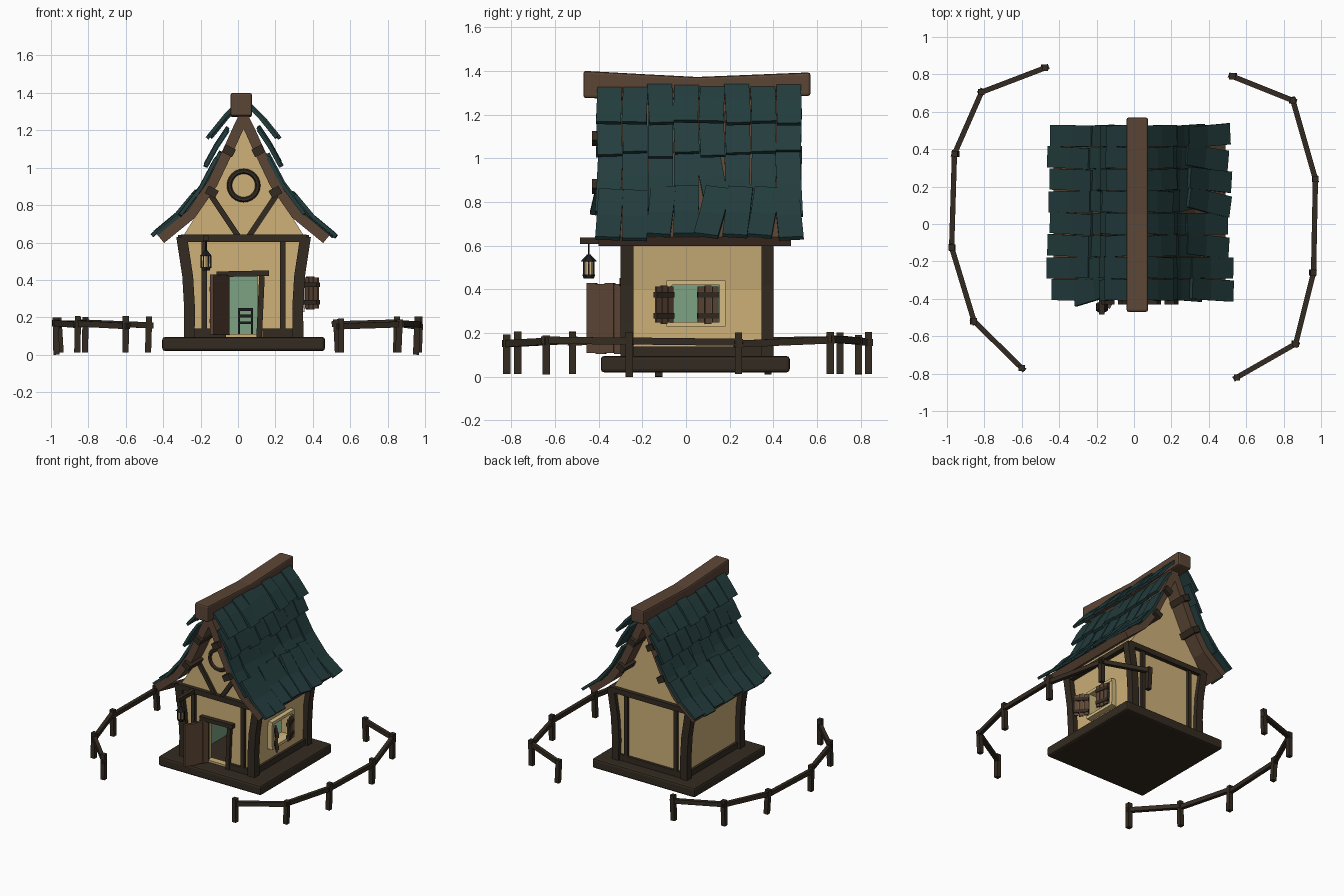
import bpy, bmesh, math, random
from mathutils import Vector, Matrix

random.seed(4)
if "Cube" in bpy.data.objects:
    bpy.data.objects.remove(bpy.data.objects["Cube"], do_unlink=True)

CX = 0.03                      # centre line of the house
FRONT, BACK = -0.27, 0.37      # plaster wall planes


def material(name, r, g, b):
    m = bpy.data.materials.new(name)
    m.use_nodes = True
    m.diffuse_color = (r, g, b, 1)
    m.node_tree.nodes["Principled BSDF"].inputs["Base Color"].default_value = (r, g, b, 1)
    return m


PLASTER = material("plaster", 0.62, 0.44, 0.19)
DARK = material("dark_timber", 0.034, 0.024, 0.015)
WOOD = material("brown_wood", 0.105, 0.06, 0.036)
TEAL = material("teal_tile", 0.017, 0.046, 0.047)
GREEN = material("green_interior", 0.20, 0.36, 0.22)
CREAM = material("window_frame", 0.66, 0.50, 0.23)
IRON = material("iron", 0.012, 0.012, 0.013)
GLOW = material("lantern_glass", 0.70, 0.50, 0.24)


def finish(bm, name, *mats):
    bmesh.ops.recalc_face_normals(bm, faces=bm.faces)
    me = bpy.data.meshes.new(name)
    bm.to_mesh(me)
    bm.free()
    ob = bpy.data.objects.new(name, me)
    bpy.context.collection.objects.link(ob)
    for m in mats:
        me.materials.append(m)
    return ob


def bevel(ob, width):
    mod = ob.modifiers.new("bevel", "BEVEL")
    mod.width, mod.segments = width, 2
    return ob


def add_box(bm, lo, hi):
    lo, hi = Vector(lo), Vector(hi)
    mtx = Matrix.Translation((lo + hi) / 2) @ Matrix.Diagonal((*(hi - lo), 1))
    bmesh.ops.create_cube(bm, size=1, matrix=mtx)


def box(name, lo, hi, *mats):
    bm = bmesh.new()
    add_box(bm, lo, hi)
    return finish(bm, name, *mats)


def add_beam(bm, p, q, w, depth, up=(0, 1, 0)):
    p, q = Vector(p), Vector(q)
    z = (q - p).normalized()
    x = Vector(up).cross(z).normalized()
    y = z.cross(x)
    mtx = Matrix((x, y, z)).transposed().to_4x4()
    mtx.translation = (p + q) / 2
    bmesh.ops.create_cube(bm, size=1, matrix=mtx @ Matrix.Diagonal((w, depth, (q - p).length, 1)))


def beam(name, p, q, w, depth, mat, up=(0, 1, 0)):
    bm = bmesh.new()
    add_beam(bm, p, q, w, depth, up)
    return finish(bm, name, mat)


def add_prism(bm, pts, y0, y1):
    """Extrude an x-z outline from y0 to y1 and return its vertices."""
    a = [bm.verts.new((x, y0, z)) for x, z in pts]
    b = [bm.verts.new((x, y1, z)) for x, z in pts]
    bm.faces.new(a)
    bm.faces.new(b[::-1])
    for i in range(len(a)):
        j = (i + 1) % len(a)
        bm.faces.new((a[i], a[j], b[j], b[i]))
    return a + b


def strip(path, thick, side):
    """Outline of a path (half width, z) thickened inward, on one side of the roof."""
    path = [Vector(p) for p in path]
    inner = []
    for i, p in enumerate(path):
        d = (path[min(i + 1, len(path) - 1)] - path[max(i - 1, 0)]).normalized()
        inner.append(p + Vector((d.y, -d.x)) * thick)
    return [(CX + side * p.x, p.y) for p in path + inner[::-1]]


# Plinth
bevel(box("plinth", (-0.405, -0.39, 0.02), (0.465, 0.475, 0.095), DARK), 0.015)

# Plaster body with gable, hollowed out with door and window openings
half = [(0.28, 0.08), (0.285, 0.4), (0.32, 0.64), (0.22, 0.8), (0.12, 1.0), (0.055, 1.14)]
outline = [(CX + d, z) for d, z in half] + [(CX, 1.26)] + [(CX - d, z) for d, z in half[::-1]]
bm = bmesh.new()
add_prism(bm, outline, FRONT, BACK)
body = finish(bm, "plaster_body", PLASTER, GREEN, DARK)
room = Vector((-0.2, -0.22, 0.105)), Vector((0.26, 0.32, 0.58))
cuts = [room, ((-0.07, -0.4, 0.11), (0.105, -0.15, 0.42)), ((0.2, -0.065, 0.25), (0.42, 0.155, 0.42))]
for lo, hi in cuts:
    cutter = box("opening_cutter", lo, hi)
    cutter.hide_render = True
    mod = body.modifiers.new("cut", "BOOLEAN")
    mod.operation, mod.solver, mod.object = "DIFFERENCE", "EXACT", cutter
    bpy.context.view_layer.objects.active = body
    bpy.ops.object.modifier_apply(modifier=mod.name)
    bpy.data.objects.remove(cutter, do_unlink=True)
for f in body.data.polygons:
    inside = all(room[0][i] - 0.004 < f.center[i] < room[1][i] + 0.004 for i in range(3))
    f.material_index = (2 if f.normal.z > 0.9 else 1) if inside else 0

# Curved corner posts
post = [(0.32, 0.09), (0.318, 0.25), (0.328, 0.42), (0.36, 0.63)]
for side, sname in ((1, "left"), (-1, "right")):
    for y0, y1, yname in ((-0.30, -0.24, "front"), (0.345, 0.40, "back")):
        bm = bmesh.new()
        pts = [(CX + side * d, z) for d, z in post] + [(CX + side * (d - 0.058), z) for d, z in post[::-1]]
        add_prism(bm, pts, y0, y1)
        finish(bm, f"{yname}_{sname}_post", DARK)
    # Side sill and wall plate
    beam(f"{sname}_sill", (CX + side * 0.285, -0.26, 0.117), (CX + side * 0.285, 0.36, 0.117), 0.03, 0.045, DARK, (0, 0, 1))
    beam(f"{sname}_wall_plate", (CX + side * 0.325, -0.28, 0.622), (CX + side * 0.325, 0.39, 0.622), 0.05, 0.035, DARK, (0, 0, 1))

# Timber framing on both gable walls
for y, name in ((FRONT - 0.005, "front"), (BACK + 0.005, "back")):
    bm = bmesh.new()
    add_beam(bm, (CX - 0.335, y, 0.622), (CX + 0.335, y, 0.622), 0.04, 0.05)
    for s in (-1, 1):
        add_beam(bm, (CX + s * 0.21, y, 0.1), (CX + s * 0.21, y, 0.61), 0.03, 0.03)
    if name == "back":
        add_beam(bm, (CX - 0.27, y, 0.117), (CX + 0.27, y, 0.117), 0.045, 0.03)
    else:
        for s in (-1, 1):
            add_beam(bm, (CX + s * 0.29, y, 0.117), (CX + s * 0.1, y, 0.117), 0.045, 0.03)
            add_beam(bm, (CX + s * 0.03, y, 0.635), (CX + s * 0.18, y, 0.86), 0.03, 0.03)
    finish(bm, name + "_framing", DARK)

# Round gable ring
bpy.ops.mesh.primitive_torus_add(location=(CX, FRONT - 0.005, 0.905), rotation=(math.pi / 2, 0, 0),
                                 major_radius=0.076, minor_radius=0.014, major_segments=24, minor_segments=6)
ring = bpy.context.object
ring.name = "gable_ring"
ring.data.materials.append(DARK)

# Door frame and open door
bm = bmesh.new()
add_beam(bm, (-0.115, FRONT - 0.01, 0.43), (0.165, FRONT - 0.01, 0.436), 0.03, 0.05)
add_beam(bm, (0.113, FRONT - 0.005, 0.09), (0.128, FRONT - 0.005, 0.42), 0.03, 0.04)
add_beam(bm, (-0.08, FRONT - 0.005, 0.09), (-0.08, FRONT - 0.005, 0.42), 0.03, 0.04)
finish(bm, "door_frame", DARK)
hinge, tip = Vector((-0.055, -0.285, 0)), Vector((-0.14, -0.45, 0))
bm = bmesh.new()
for i in range(4):
    a, b = hinge.lerp(tip, i / 4 + 0.004), hinge.lerp(tip, (i + 1) / 4 - 0.004)
    for p in (a, b):
        p.z = 0.265 + 0.004 * (i % 2)
    add_beam(bm, a, b, 0.022, 0.32, (0, 0, 1))
finish(bm, "door", WOOD)
bm = bmesh.new()
for z in (0.18, 0.35):
    off = Vector((-0.012, 0.006, z))
    add_beam(bm, hinge.lerp(tip, 0.1) + off, hinge.lerp(tip, 0.95) + off, 0.008, 0.022, (0, 0, 1))
finish(bm, "door_straps", DARK)

# Chair inside
bm = bmesh.new()
add_box(bm, (0.0, 0.0, 0.165), (0.08, 0.08, 0.178))
for x in (0.0, 0.07):
    for y, top in ((0.0, 0.17), (0.07, 0.25)):
        add_box(bm, (x, y, 0.1), (x + 0.01, y + 0.01, top))
for z in (0.2, 0.235):
    add_box(bm, (0.0, 0.072, z), (0.08, 0.079, z + 0.015))
finish(bm, "chair", IRON)

# Window frame and shutters
bm = bmesh.new()
for z in (0.24, 0.43):
    add_box(bm, (0.30, -0.09, z - 0.011), (0.355, 0.18, z + 0.011))
for y in (-0.077, 0.167):
    add_box(bm, (0.30, y - 0.013, 0.25), (0.352, y + 0.013, 0.42))
finish(bm, "window_frame", CREAM)
for name, a, b in (("front_shutter", (0.36, -0.06), (0.43, -0.14)), ("back_shutter", (0.362, 0.15), (0.385, 0.052))):
    a, b = Vector((*a, 0.33)), Vector((*b, 0.33))
    bm = bmesh.new()
    for i in range(3):
        add_beam(bm, a.lerp(b, i / 3 + 0.02), a.lerp(b, (i + 1) / 3 - 0.02), 0.012, 0.165 + 0.012 * (i % 2), (0, 0, 1))
    finish(bm, name, WOOD)
    bm = bmesh.new()
    for dz in (-0.05, 0.045):
        off = Vector((0, 0, dz))
        add_beam(bm, a + off, b + off, 0.024, 0.025, (0, 0, 1))
    finish(bm, name + "_battens", DARK)

# Roof slabs, purlins and tiles
slab = [(0.0, 1.33), (0.055, 1.22), (0.10, 1.12), (0.19, 0.93), (0.30, 0.77), (0.46, 0.64)]
rows = [((0.03, 1.345), (0.105, 1.27), (0.19, 1.165)),
        ((0.09, 1.21), (0.15, 1.12), (0.205, 1.02)),
        ((0.14, 1.06), (0.225, 0.90), (0.335, 0.755)),
        ((0.27, 0.86), (0.37, 0.74), (0.49, 0.64))]
COLS, Y0, WIDTH = 8, -0.41, 0.1175
for side, sname in ((1, "left"), (-1, "right")):
    bm = bmesh.new()
    add_prism(bm, strip(slab, 0.055, side), -0.40, 0.48)
    finish(bm, sname + "_roof_slab", WOOD)
    bm = bmesh.new()
    for d, z in ((0.078, 1.09), (0.17, 0.87)):
        add_beam(bm, (CX + side * d, -0.43, z), (CX + side * d, 0.51, z), 0.045, 0.06, (side * 0.88, 0, 0.47))
    finish(bm, sname + "_purlins", DARK)
    bm = bmesh.new()
    for r, path in enumerate(rows):
        slope = Vector(path[2]) - Vector(path[0])
        normal = Vector((-side * slope.y, 0, slope.x)).normalized()
        for c in range(COLS):
            y = Y0 + c * WIDTH
            verts = add_prism(bm, strip(path, 0.02, side), y + 0.002, y + WIDTH - 0.002)
            mid = sum((v.co for v in verts), Vector()) / len(verts)
            angle = random.uniform(-0.05, 0.05) * (4 if r > 1 and random.random() < 0.2 else 1)
            shift = normal * random.uniform(-0.004, 0.01)
            shift += Vector((side * slope.x, 0, slope.y)) * random.uniform(-0.08, 0.06)
            bmesh.ops.rotate(bm, verts=verts, cent=mid, matrix=Matrix.Rotation(angle, 3, normal))
            bmesh.ops.translate(bm, verts=verts, vec=shift)
    finish(bm, sname + "_roof_tiles", TEAL)

# Sagging ridge beam
top = [(-0.47, 1.40), (-0.2, 1.385), (0.05, 1.372), (0.3, 1.382), (0.57, 1.393)]
under = [(0.57, 1.285), (0.05, 1.27), (-0.47, 1.275)]
bm = bmesh.new()
add_prism(bm, top + under, -0.075, 0.04)
bm.transform(Matrix.Rotation(math.pi / 2, 4, "Z"))
bevel(finish(bm, "ridge_beam", WOOD), 0.012)

# Hanging lantern
LX, LY = -0.172, -0.445
beam("lantern_bracket", (LX, -0.27, 0.622), (LX, -0.485, 0.622), 0.03, 0.03, DARK, (0, 0, 1))
bm = bmesh.new()
for r1, r2, z0, z1 in ((0.024, 0.03, 0.45, 0.468), (0.037, 0.018, 0.528, 0.548), (0.018, 0.008, 0.548, 0.56), (0.004, 0.004, 0.56, 0.61)):
    bmesh.ops.create_cone(bm, cap_ends=True, segments=6, radius1=r1, radius2=r2, depth=z1 - z0,
                          matrix=Matrix.Translation((LX, LY, (z0 + z1) / 2)))
for i in range(6):
    a = i * math.pi / 3
    x, y = LX + 0.026 * math.cos(a), LY + 0.026 * math.sin(a)
    add_box(bm, (x - 0.003, y - 0.003, 0.465), (x + 0.003, y + 0.003, 0.53))
finish(bm, "lantern_cage", IRON)
bm = bmesh.new()
bmesh.ops.create_cone(bm, cap_ends=True, segments=6, radius1=0.024, radius2=0.026, depth=0.064,
                      matrix=Matrix.Translation((LX, LY, 0.498)))
finish(bm, "lantern_glass", GLOW)

# Two curved runs of fence
fences = {"left_fence": [(0.525, 0.79), (0.85, 0.66), (0.97, 0.24), (0.96, -0.26), (0.865, -0.64), (0.55, -0.82)],
          "right_fence": [(-0.475, 0.835), (-0.815, 0.705), (-0.96, 0.375), (-0.975, -0.125), (-0.855, -0.52), (-0.6, -0.77)]}
for name, pts in fences.items():
    bm = bmesh.new()
    for i, (x, y) in enumerate(pts):
        lean = random.uniform(-0.012, 0.012)
        add_beam(bm, (x + lean, y, 0.0 if i == 3 else 0.012), (x, y, random.uniform(0.185, 0.208)), 0.033, 0.033)
    for a, b in zip(pts, pts[1:]):
        p, q = Vector((*a, random.uniform(0.15, 0.175))), Vector((*b, random.uniform(0.15, 0.175)))
        ext = (q - p).normalized() * 0.02
        add_beam(bm, p - ext, q + ext, 0.028, 0.032, (0, 0, 1))
    finish(bm, name, DARK)
